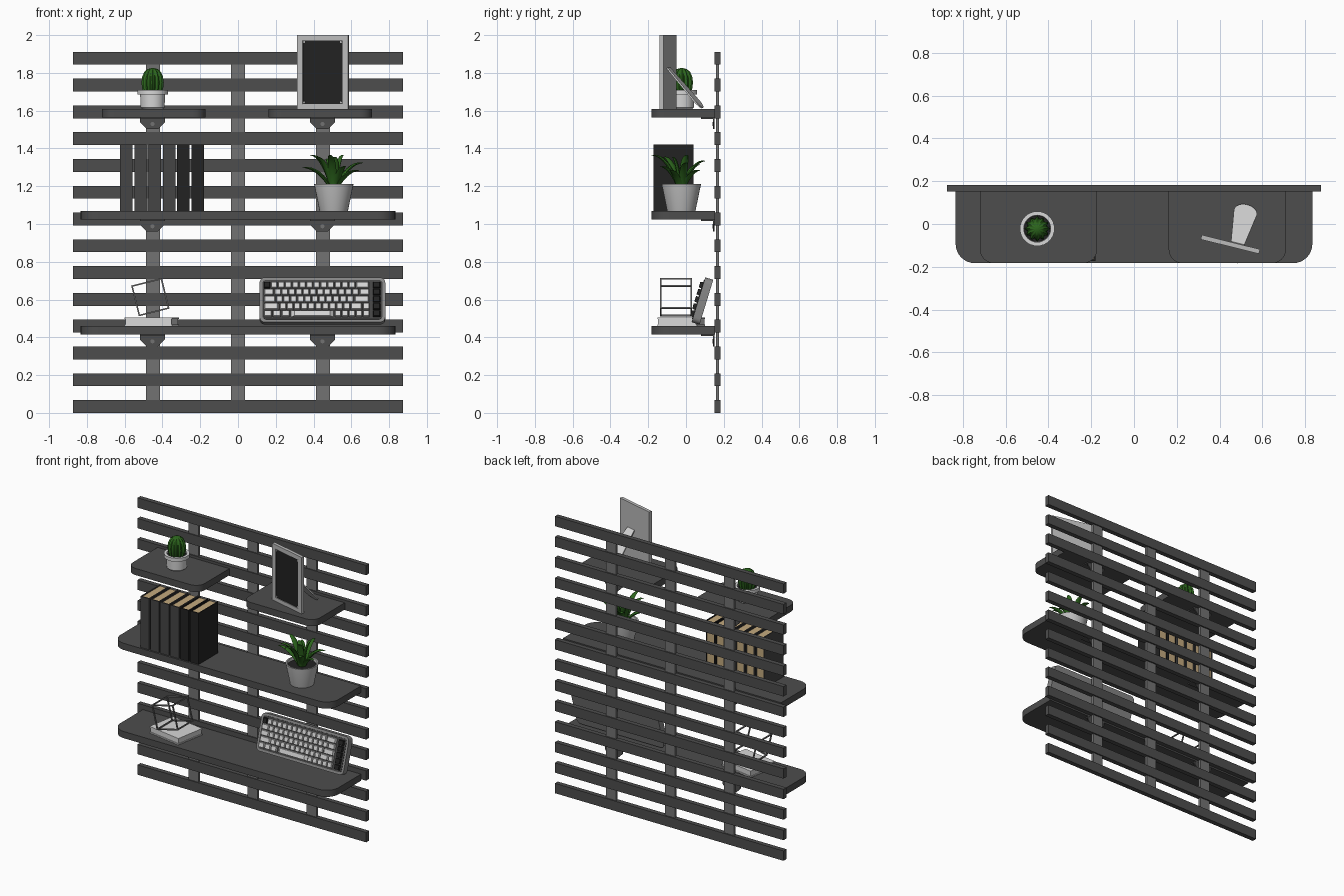
import bpy, bmesh, math
from mathutils import Matrix, Vector
from math import sin, cos, pi, radians

if "Cube" in bpy.data.objects:
    bpy.data.objects.remove(bpy.data.objects["Cube"])

def mat(name, r, g=None, b=None):
    m = bpy.data.materials.new(name)
    m.diffuse_color = (r, r if g is None else g, r if b is None else b, 1)
    m.use_nodes = True
    m.node_tree.nodes["Principled BSDF"].inputs["Base Color"].default_value = m.diffuse_color
    return m

DARK = mat("dark_grey_wood", 0.075)
METAL = mat("grey_metal", 0.17)
CHAR = mat("charcoal", 0.06)
BLACK = mat("black", 0.016)
PAPER = mat("tan_paper", 0.55, 0.40, 0.21)
GREEN = mat("plant_green", 0.025, 0.13, 0.012)
WHITE = mat("white", 0.68)
LIGHT = mat("light_grey", 0.5)
MID = mat("mid_grey", 0.24)
I = Matrix.Identity(4)
T = Matrix.Translation
def R(deg, axis): return Matrix.Rotation(radians(deg), 4, axis)

def obj(name, bm, m, M=I, smooth=None):
    bmesh.ops.recalc_face_normals(bm, faces=bm.faces)
    me = bpy.data.meshes.new(name)
    bm.to_mesh(me)
    bm.free()
    me.materials.append(m)
    o = bpy.data.objects.new(name, me)
    bpy.context.collection.objects.link(o)
    o.matrix_world = M
    if smooth:
        bpy.ops.object.select_all(action='DESELECT')
        o.select_set(True)
        bpy.context.view_layer.objects.active = o
        bpy.ops.object.shade_smooth_by_angle(angle=radians(smooth))
    return o

def box(bm, lo, hi, taper=1.0):
    """Box between two corners; taper scales the top face."""
    c = [(a + b) / 2 for a, b in zip(lo, hi)]
    s = [b - a for a, b in zip(lo, hi)]
    for v in bmesh.ops.create_cube(bm, size=1)["verts"]:
        k = taper if v.co.z > 0 else 1
        v.co = (c[0] + v.co.x * s[0] * k, c[1] + v.co.y * s[1] * k, c[2] + v.co.z * s[2])

def prism(bm, pts, h, M=I):
    """Extrude a 2D outline upwards by h, then place it."""
    f = bm.faces.new([bm.verts.new(M @ Vector((x, y, 0))) for x, y in pts])
    g = bmesh.ops.extrude_face_region(bm, geom=[f])
    d = M.to_3x3() @ Vector((0, 0, h))
    bmesh.ops.translate(bm, vec=d, verts=[e for e in g["geom"] if isinstance(e, bmesh.types.BMVert)])

def arc(cx, cy, r, a0, a1, n=8):
    return [(cx + r * cos(radians(a0 + (a1 - a0) * i / n)), cy + r * sin(radians(a0 + (a1 - a0) * i / n)))
            for i in range(n + 1)]

def lathe(name, prof, m, M, n=32, ribs=0, depth=0):
    bm = bmesh.new()
    rings = []
    for r, z in prof:
        ring = []
        for i in range(n):
            a = 2 * pi * i / n
            q = r * (1 - depth * (0.5 - 0.5 * cos(ribs * a)))
            ring.append(bm.verts.new((q * cos(a), q * sin(a), z)))
        rings.append(ring)
    for p, q in zip(rings, rings[1:]):
        for i in range(n):
            bm.faces.new((p[i], p[(i + 1) % n], q[(i + 1) % n], q[i]))
    bm.faces.new(rings[0])
    bm.faces.new(rings[-1])
    return obj(name, bm, m, M, 40)

# wall panel: slats and uprights
for i in range(14):
    bm = bmesh.new()
    z = i * 0.1418
    box(bm, (-0.873, 0.151, z), (0.873, 0.183, z + 0.068))
    obj(f"slat_{i+1}", bm, DARK)
for i, x in enumerate((-0.45, 0, 0.45)):
    bm = bmesh.new()
    box(bm, (x - 0.038, 0.158, 0.03), (x + 0.038, 0.174, 1.885))
    obj(f"upright_{i+1}", bm, METAL)

# shelves with rounded front corners
def shelf(name, x0, x1, z, r):
    bm = bmesh.new()
    y0, y1 = -0.183, 0.153
    pts = [(x1, y1), (x0, y1)] + arc(x0 + r, y0 + r, r, 180, 270) + arc(x1 - r, y0 + r, r, 270, 360)
    prism(bm, pts, 0.046, T((0, 0, z)))
    obj(name, bm, DARK, smooth=30)

shelf("lower_shelf", -0.833, 0.833, 0.414, 0.09)
shelf("middle_shelf", -0.833, 0.833, 1.023, 0.09)
shelf("upper_left_shelf", -0.72, -0.172, 1.564, 0.065)
shelf("upper_right_shelf", 0.162, 0.71, 1.564, 0.065)

# angle brackets under the shelves
for z in (0.414, 1.023, 1.564):
    for x in (-0.453, 0.447):
        bm = bmesh.new()
        prism(bm, [(-0.067, 0), (-0.067, -0.025), (-0.03, -0.062), (0.03, -0.062), (0.067, -0.025), (0.067, 0)],
              0.008, R(90, 'X'))
        box(bm, (-0.067, -0.072, -0.007), (0.067, 0, 0))
        obj("bracket", bm, DARK, T((x, 0.152, z)))
        bm = bmesh.new()
        prism(bm, arc(0, -0.035, 0.011, 0, 330, 11), 0.012, R(90, 'X'))
        obj("bracket_bolt", bm, METAL, T((x, 0.152, z)))

# books: cover boards with spine to the front, pages inside
for i in range(6):
    x, w, z = -0.625 + i * 0.0758, 0.066, 1.069
    cover = CHAR if i < 4 else BLACK
    bm = bmesh.new()
    box(bm, (x, -0.172, z), (x + 0.006, 0.04, z + 0.353))
    box(bm, (x + w - 0.006, -0.172, z), (x + w, 0.04, z + 0.353))
    box(bm, (x + 0.006, -0.172, z), (x + w - 0.006, -0.164, z + 0.353))
    obj(f"book_cover_{i+1}", bm, cover)
    bm = bmesh.new()
    box(bm, (x + 0.006, -0.164, z + 0.005), (x + w - 0.006, 0.034, z + 0.347))
    obj(f"book_pages_{i+1}", bm, PAPER)

# cactus in a rimmed pot
C = T((-0.452, -0.022, 1.61))
lathe("cactus_pot", [(0.056, 0), (0.063, 0.006), (0.066, 0.076), (0.081, 0.076), (0.081, 0.1), (0.063, 0.1), (0.061, 0.085)],
      WHITE, C)
lathe("cactus_soil", [(0.061, 0.08), (0.061, 0.088)], BLACK, C)
lathe("cactus", [(0.046, 0.08), (0.056, 0.11), (0.059, 0.14), (0.055, 0.17), (0.044, 0.195), (0.027, 0.21), (0.008, 0.215)],
      GREEN, C, n=60, ribs=12, depth=0.2)

# leafy plant in a tapered pot
P = T((0.507, -0.025, 1.069))
lathe("plant_pot", [(0.075, 0), (0.104, 0.14), (0.104, 0.142), (0.094, 0.142), (0.09, 0.12)], LIGHT, P)
lathe("plant_soil", [(0.08, 0.118), (0.091, 0.124)], BLACK, P)
bm = bmesh.new()
for az, reach, rise in ((10, .16, .14), (50, .13, .10), (85, .13, .15), (125, .12, .13), (165, .13, .18),
                        (190, .17, .115), (225, .14, .17), (262, .16, .18), (300, .13, .12), (335, .15, .10),
                        (30, .06, .18), (150, .05, .16), (280, .05, .17)):
    a = radians(az)
    out, side = Vector((cos(a), sin(a), 0)), Vector((-sin(a), cos(a), 0))
    rings = []
    for k in range(9):
        t = k / 8
        c = out * (reach * (0.1 + 0.9 * t ** 1.3)) + Vector((0, 0, 0.115 + rise * sin(t * 1.65)))
        tang = out * reach * 1.2 * t ** 0.3 + Vector((0, 0, rise * 1.65 * cos(t * 1.65) + 0.001))
        up = tang.normalized().cross(side)
        w = 0.021 * (0.8 + 0.7 * t) * (1 - t ** 2.5) + 0.001
        rings.append([bm.verts.new(c + side * w * cos(j * pi / 3) + up * w * 0.45 * sin(j * pi / 3)) for j in range(6)])
    for p, q in zip(rings, rings[1:]):
        for j in range(6):
            bm.faces.new((p[j], p[(j + 1) % 6], q[(j + 1) % 6], q[j]))
    bm.faces.new(rings[0])
    bm.faces.new(rings[-1])
obj("plant_leaves", bm, GREEN, P, 50)

# picture frame, turned slightly, with a back leg
F = T((0.45, -0.095, 1.61)) @ R(-14, 'Z')
bm = bmesh.new()
for s in (-1, 1):
    a, b = sorted((s * 0.14, s * 0.108))
    box(bm, (a, -0.011, 0), (b, 0.011, 0.39))
box(bm, (-0.108, -0.011, 0), (0.108, 0.011, 0.026))
box(bm, (-0.108, -0.011, 0.362), (0.108, 0.011, 0.39))
box(bm, (-0.108, 0.002, 0.026), (0.108, 0.011, 0.362))
for x in (-0.1, 0.1):
    for z in (0.034, 0.354):
        prism(bm, arc(0, 0, 0.006, 0, 315, 7), 0.008, T((x, -0.003, z)) @ R(90, 'X'))
obj("picture_frame", bm, LIGHT, F)
bm = bmesh.new()
box(bm, (-0.108, -0.006, 0.026), (0.108, 0.002, 0.362))
obj("picture_panel", bm, BLACK, F)
bm = bmesh.new()
prism(bm, [(-0.032, 0), (0.032, 0)] + arc(0, 0.225, 0.055, 0, 180, 12), 0.008)
obj("frame_leg", bm, WHITE, F @ T((0.032, 0.008, 0.212)) @ R(-48.6, 'X'))

# low block under the wire ornament
B = T((-0.457, -0.025, 0.46)) @ R(-10, 'Z')
bm = bmesh.new()
box(bm, (-0.128, -0.106, 0), (0.128, 0.106, 0.008))
box(bm, (-0.124, -0.102, 0.008), (0.124, 0.102, 0.037))
box(bm, (-0.128, -0.106, 0.037), (0.128, 0.106, 0.045))
obj("ornament_base", bm, WHITE, B)

# wire cube ornament
bm = bmesh.new()
h, t = 0.08, 0.004
for a in (-h, h):
    for b in (-h, h):
        box(bm, (-h - t, a - t, b - t), (h + t, a + t, b + t))
        box(bm, (a - t, -h - t, b - t), (a + t, h + t, b + t))
        box(bm, (a - t, b - t, -h - t), (a + t, b + t, h + t))
obj("wire_cube", bm, METAL, T((-0.464, -0.053, 0.613)) @ R(-14, 'Y'))

# keyboard leaning back against the wall
K = T((0.447, 0.085, 0.593)) @ R(73, 'X')
def rounded(w, d, r):
    return (arc(w - r, d - r, r, 0, 90, 5) + arc(r - w, d - r, r, 90, 180, 5)
            + arc(r - w, r - d, r, 180, 270, 5) + arc(w - r, r - d, r, 270, 360, 5))
bm = bmesh.new()
prism(bm, rounded(0.333, 0.124, 0.03), 0.044, T((0, 0, -0.024)))
obj("keyboard_body", bm, MID, K, 30)
bm = bmesh.new()
prism(bm, rounded(0.318, 0.108, 0.018), 0.004, T((0, 0, 0.019)))
obj("keyboard_plate", bm, CHAR, K)
light, dark = bmesh.new(), bmesh.new()
rows = ([1] * 13 + [2], [1.5] + [1] * 12 + [1.5], [1.75] + [1] * 11 + [2.25],
        [2.25] + [1] * 10 + [1.75, 1], [1.25] * 3 + [6.25] + [1] * 5)
u, v = 0.0375, 0.0395
for r, row in enumerate(rows):
    x, y = -0.312, 0.099 - r * v
    for k, w in enumerate(row):
        box(dark if r + k == 0 else light, (x + 0.002, y - v + 0.002, 0.02), (x + w * u - 0.002, y - 0.002, 0.038), 0.82)
        x += w * u
    box(dark, (0.267, y - v + 0.002, 0.02), (0.307, y - 0.002, 0.038), 0.82)
obj("light_keys", light, WHITE, K)
obj("dark_keys", dark, BLACK, K)
